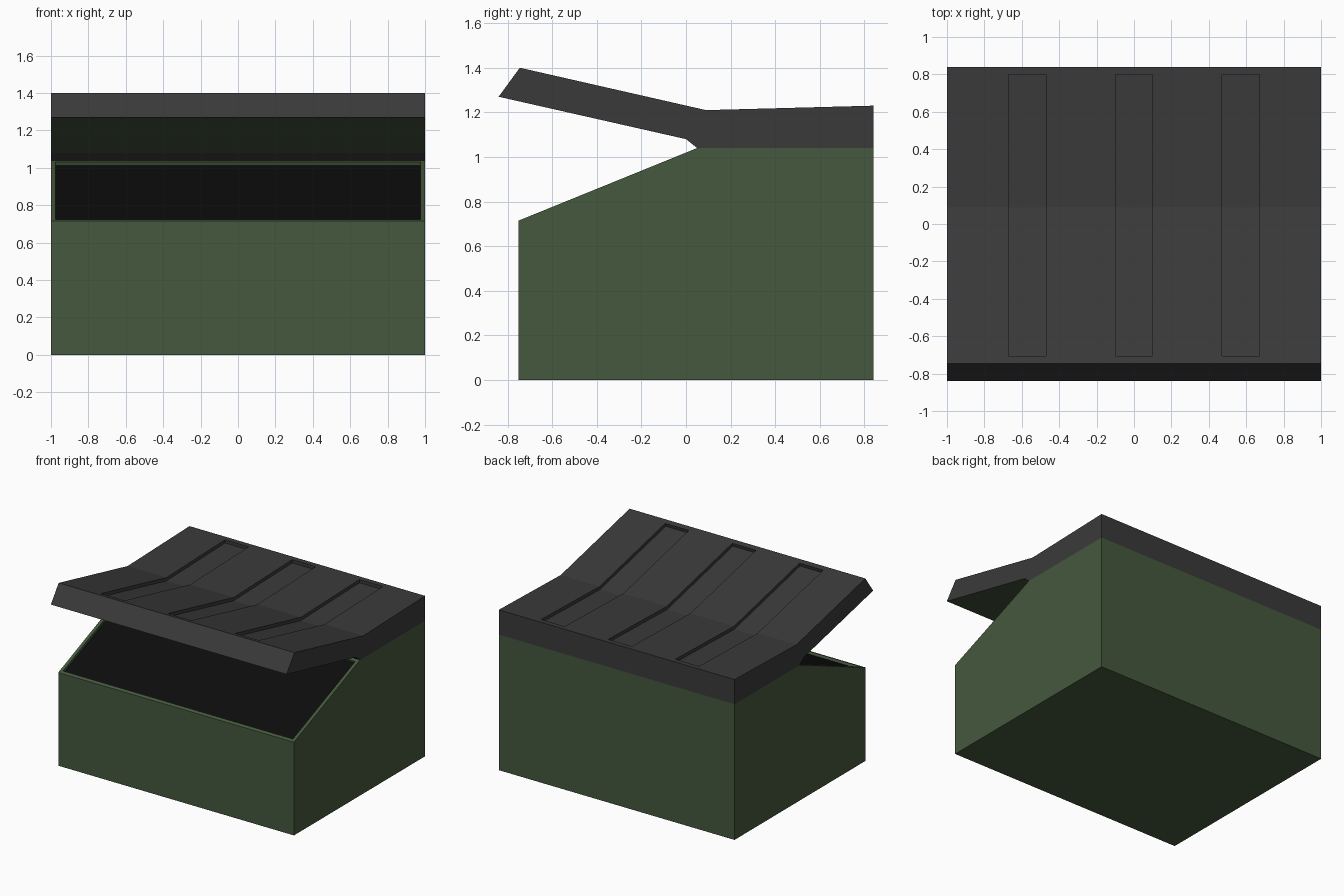
import bpy, bmesh
from mathutils import Vector

if "Cube" in bpy.data.objects:
    bpy.data.objects.remove(bpy.data.objects["Cube"])


def material(name, color):
    m = bpy.data.materials.new(name)
    m.diffuse_color = (*color, 1)
    m.use_nodes = True
    m.node_tree.nodes["Principled BSDF"].inputs["Base Color"].default_value = m.diffuse_color
    return m


GREEN = material("green_paint", (0.060, 0.098, 0.047))
GREY = material("dark_lid", (0.042, 0.042, 0.042))
BLACK = material("black_inside", (0.004, 0.004, 0.004))


def prism(profile, half_width=1.0):
    """Extrude a side profile of (y, z) points across the full width."""
    bm = bmesh.new()
    face = bm.faces.new([bm.verts.new((-half_width, y, z)) for y, z in profile])
    ext = bmesh.ops.extrude_face_region(bm, geom=[face], use_keep_orig=True)
    verts = [g for g in ext["geom"] if isinstance(g, bmesh.types.BMVert)]
    bmesh.ops.translate(bm, verts=verts, vec=(2 * half_width, 0, 0))
    bmesh.ops.recalc_face_normals(bm, faces=bm.faces[:])
    bm.normal_update()
    return bm


def finish(bm, name, mats):
    mesh = bpy.data.meshes.new(name)
    bm.to_mesh(mesh)
    bm.free()
    for m in mats:
        mesh.materials.append(m)
    obj = bpy.data.objects.new(name, mesh)
    bpy.context.collection.objects.link(obj)
    return obj


# Bin body with a rimmed, recessed black opening on the slope
bm = prism([(-0.75, 0), (0.84, 0), (0.84, 1.04), (0.05, 1.04), (-0.75, 0.715)])
slope = [f for f in bm.faces if f.normal.z > 0.3 and f.normal.y < -0.2]
bmesh.ops.inset_region(bm, faces=slope, thickness=0.035, depth=0)
bm.normal_update()
bmesh.ops.inset_region(bm, faces=slope, thickness=0, depth=-0.02)
for f in slope:
    f.material_index = 1
finish(bm, "bin_body", [GREEN, BLACK])

# Half-raised lid with a green underside
bm = prism([(-0.745, 1.40), (0.09, 1.21), (0.84, 1.23), (0.84, 1.04),
            (0.05, 1.04), (0.0, 1.08), (-0.84, 1.27)])
for f in bm.faces:
    if f.normal.z < -0.9 and f.calc_center_median().y < 0:
        f.material_index = 1


def top_faces():
    bm.normal_update()
    return [f for f in bm.faces if f.normal.z > 0.9]


# Three grooves sunk into the lid top, following its crease
strips = [-0.57, 0.0, 0.57]
cuts = [((x + s, 0, 0), (1, 0, 0)) for x in strips for s in (-0.1, 0.1)]
cuts += [((0, -0.705, 0), (0, 1, 0)), ((0, 0.80, 0), (0, 1, 0))]
for co, no in cuts:
    faces = top_faces()
    geom = set(faces)
    for f in faces:
        geom.update(f.edges)
        geom.update(f.verts)
    bmesh.ops.bisect_plane(bm, geom=list(geom), plane_co=Vector(co),
                           plane_no=Vector(no), dist=1e-5)
grooves = []
for f in top_faces():
    c = f.calc_center_bounds()
    if -0.70 < c.y < 0.80 and any(abs(c.x - x) < 0.09 for x in strips):
        grooves.append(f)
bmesh.ops.inset_region(bm, faces=grooves, thickness=0, depth=-0.025)
finish(bm, "bin_lid", [GREY, GREEN])
